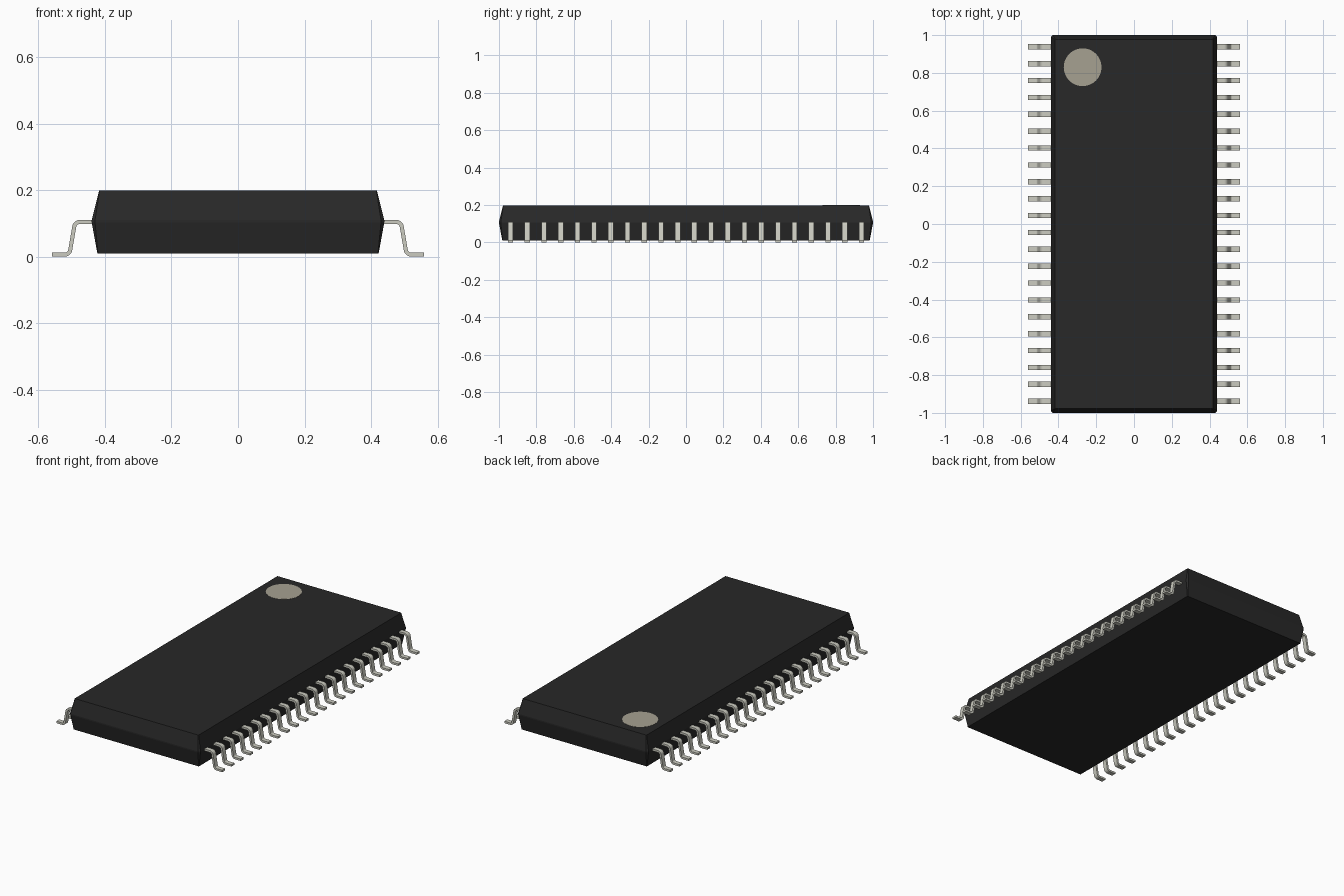
import bpy, bmesh, math
from mathutils import Vector

cube = bpy.data.objects.get("Cube")
if cube:
    bpy.data.objects.remove(cube, do_unlink=True)


def material(name, rgb, rough):
    m = bpy.data.materials.new(name)
    m.use_nodes = True
    m.diffuse_color = (*rgb, 1)
    bsdf = m.node_tree.nodes["Principled BSDF"]
    bsdf.inputs["Base Color"].default_value = (*rgb, 1)
    bsdf.inputs["Roughness"].default_value = rough
    return m


black = material("black plastic", (0.021, 0.021, 0.021), 0.6)
metal = material("tinned metal", (0.60, 0.60, 0.53), 0.4)
marker = material("marker grey", (0.38, 0.355, 0.285), 0.6)


def add_object(name, bm, mat):
    bmesh.ops.recalc_face_normals(bm, faces=bm.faces)
    mesh = bpy.data.meshes.new(name)
    bm.to_mesh(mesh)
    bm.free()
    mesh.materials.append(mat)
    ob = bpy.data.objects.new(name, mesh)
    bpy.context.collection.objects.link(ob)
    return ob


def loft(bm, rings):
    """Skin closed rings of equal length and cap both ends."""
    loops = [[bm.verts.new(p) for p in ring] for ring in rings]
    n = len(loops[0])
    for a, b in zip(loops, loops[1:]):
        for i in range(n):
            j = (i + 1) % n
            bm.faces.new((a[i], a[j], b[j], b[i]))
    bm.faces.new(loops[0])
    bm.faces.new(loops[-1])


def clipped_rect(hx, hy, c, z):
    """Rectangle with small clipped corners."""
    return [(hx, -hy + c, z), (hx, hy - c, z), (hx - c, hy, z), (-hx + c, hy, z),
            (-hx, hy - c, z), (-hx, -hy + c, z), (-hx + c, -hy, z), (hx - c, -hy, z)]


# Package body: tapers above and below a narrow waist band
bm = bmesh.new()
loft(bm, [clipped_rect(0.423, 0.982, 0.002, 0.010),
          clipped_rect(0.440, 1.000, 0.010, 0.103),
          clipped_rect(0.440, 1.000, 0.010, 0.110),
          clipped_rect(0.418, 0.978, 0.002, 0.198)])
add_object("package_body", bm, black)

# Round marker for the first pin
bm = bmesh.new()
bmesh.ops.create_cone(bm, cap_ends=True, segments=48, radius1=0.1, radius2=0.1, depth=0.002)
add_object("first_pin_marker", bm, marker).location = (-0.272, 0.83, 0.198)


def rounded_path(points, radius, steps):
    """Replace inner corners of an x-z path by arcs."""
    pts = [Vector(p) for p in points]
    path = [pts[0]]
    for prev, p, nxt in zip(pts, pts[1:], pts[2:]):
        u, v = (prev - p).normalized(), (nxt - p).normalized()
        half = math.acos(u.dot(v)) / 2
        centre = p + (u + v).normalized() * (radius / math.sin(half))
        start = p + u * (radius / math.tan(half)) - centre
        end = p + v * (radius / math.tan(half)) - centre
        for k in range(steps + 1):
            path.append(centre + start.lerp(end, k / steps).normalized() * radius)
    return path + [pts[-1]]


# Gull-wing leads: one bent strip, repeated along y and mirrored in x
PINS, SPAN, WIDTH, THICK = 22, 1.876, 0.028, 0.012
path = rounded_path([(0.42, 0.104), (0.490, 0.104), (0.507, 0.006), (0.56, 0.006)], 0.016, 5)
rings = []
for i, p in enumerate(path):
    t = (path[min(i + 1, len(path) - 1)] - path[max(i - 1, 0)]).normalized()
    n = Vector((-t.y, t.x)) * THICK / 2
    rings.append([((p + n * s).x, w * WIDTH / 2 - SPAN / 2, (p + n * s).y)
                  for s, w in ((1, -1), (1, 1), (-1, 1), (-1, -1))])
bm = bmesh.new()
loft(bm, rings)
leads = add_object("leads", bm, metal)
row = leads.modifiers.new("row", 'ARRAY')
row.count = PINS
row.use_relative_offset = False
row.use_constant_offset = True
row.constant_offset_displace = (0, SPAN / (PINS - 1), 0)
leads.modifiers.new("both_sides", 'MIRROR')

bpy.ops.object.select_all(action='DESELECT')
leads.select_set(True)
bpy.context.view_layer.objects.active = leads
bpy.ops.object.shade_smooth_by_angle(angle=math.radians(35))
